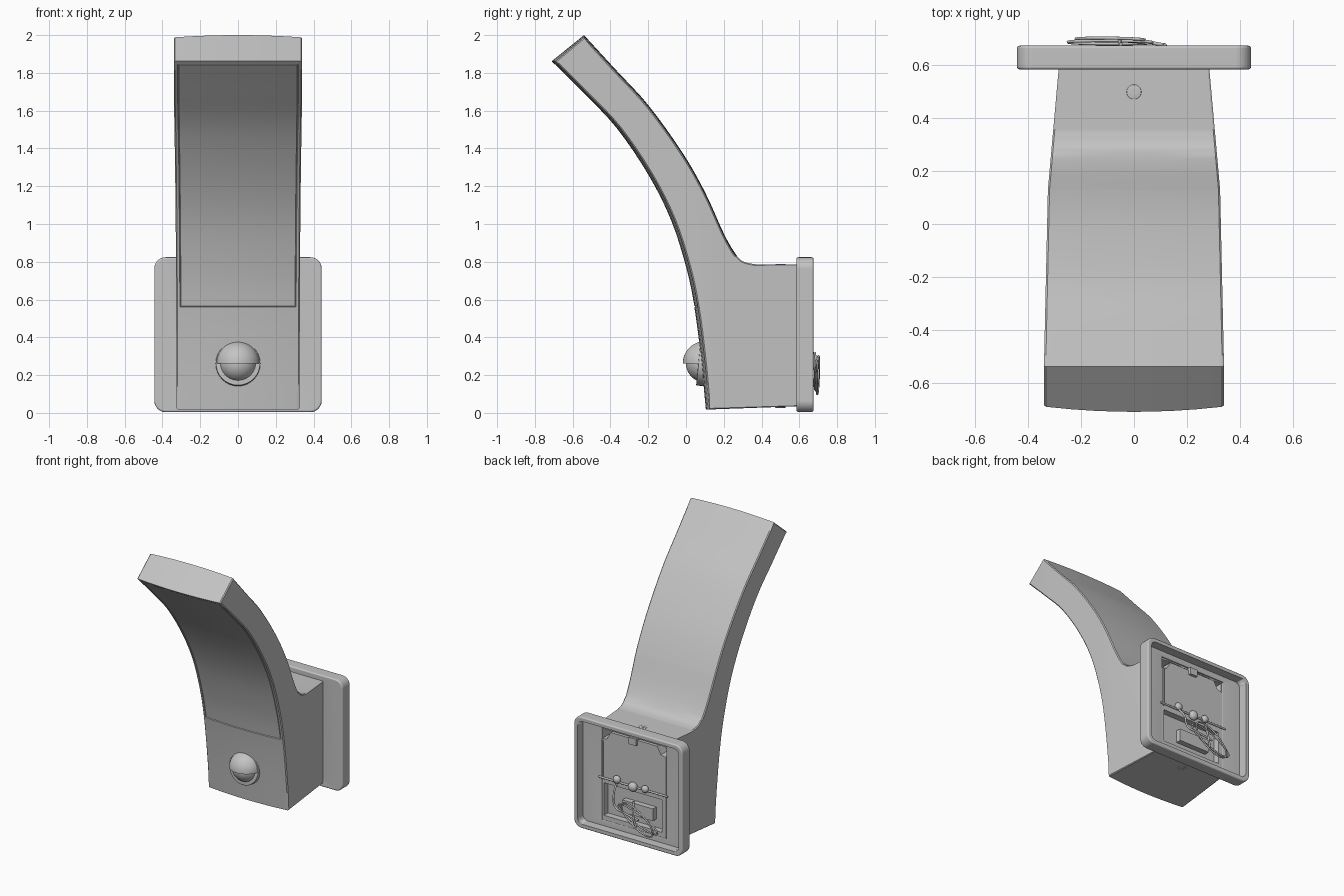
import bpy, bmesh, math
from mathutils import Vector, Matrix

cube = bpy.data.objects.get("Cube")
if cube:
    bpy.data.objects.remove(cube, do_unlink=True)

grey = bpy.data.materials.new("light grey")
grey.use_nodes = True
grey.diffuse_color = (0.55, 0.55, 0.55, 1)
grey.node_tree.nodes["Principled BSDF"].inputs["Base Color"].default_value = grey.diffuse_color


def finish(name, bm, bevel=0, angle=35):
    """Turn a bmesh into a shaded, optionally bevelled object."""
    bmesh.ops.recalc_face_normals(bm, faces=bm.faces)
    mesh = bpy.data.meshes.new(name)
    bm.to_mesh(mesh)
    bm.free()
    ob = bpy.data.objects.new(name, mesh)
    bpy.context.collection.objects.link(ob)
    mesh.materials.append(grey)
    if bevel:
        mod = ob.modifiers.new("soft edges", 'BEVEL')
        mod.width, mod.segments, mod.limit_method = bevel, 3, 'ANGLE'
        mod.angle_limit = math.radians(40)
        apply(ob, mod)
    activate(ob)
    bpy.ops.object.shade_smooth_by_angle(angle=math.radians(angle))
    return ob


def activate(ob):
    bpy.ops.object.select_all(action='DESELECT')
    ob.select_set(True)
    bpy.context.view_layer.objects.active = ob


def apply(ob, mod):
    activate(ob)
    bpy.ops.object.modifier_apply(modifier=mod.name)


def cut(ob, cutter):
    mod = ob.modifiers.new("cut", 'BOOLEAN')
    mod.operation, mod.solver, mod.object = 'DIFFERENCE', 'EXACT', cutter
    apply(ob, mod)


def prism(name, outline, y0, y1, bevel=0):
    """Extrude an x-z outline along y."""
    bm = bmesh.new()
    face = bm.faces.new([bm.verts.new((x, y0, z)) for x, z in outline])
    ext = bmesh.ops.extrude_face_region(bm, geom=[face])
    verts = [v for v in ext["geom"] if isinstance(v, bmesh.types.BMVert)]
    bmesh.ops.translate(bm, verts=verts, vec=(0, y1 - y0, 0))
    return finish(name, bm, bevel)


def rounded(half, z0, z1, r, steps=6):
    corners = [(half - r, z1 - r), (r - half, z1 - r), (r - half, z0 + r), (half - r, z0 + r)]
    return [(cx + r * math.cos(a), cz + r * math.sin(a))
            for q, (cx, cz) in enumerate(corners)
            for a in [(q + k / steps) * math.pi / 2 for k in range(steps + 1)]]


def box(name, x0, x1, y0, y1, z0, z1):
    return prism(name, [(x0, z0), (x1, z0), (x1, z1), (x0, z1)], y0, y1)


def cylinder(name, loc, r, depth, axis, bevel=0):
    bm = bmesh.new()
    rot = Vector(axis).to_track_quat('Z', 'Y').to_matrix().to_4x4()
    bmesh.ops.create_cone(bm, cap_ends=True, segments=32, radius1=r, radius2=r, depth=depth,
                          matrix=Matrix.Translation(loc) @ rot)
    return finish(name, bm, bevel)


def ball(name, loc, r, scale=(1, 1, 1), half=False):
    bm = bmesh.new()
    bmesh.ops.create_uvsphere(bm, u_segments=40, v_segments=24, radius=r)
    if half:
        bmesh.ops.bisect_plane(bm, geom=bm.verts[:] + bm.edges[:] + bm.faces[:],
                               plane_co=(0, 0, 0), plane_no=(0, 0, 1), clear_inner=True)
        bmesh.ops.holes_fill(bm, edges=[e for e in bm.edges if e.is_boundary])
    bmesh.ops.transform(bm, verts=bm.verts, matrix=Matrix.Translation(loc) @ Matrix.Diagonal((*scale, 1)))
    return finish(name, bm)


def wire(name, points, r, cyclic=False):
    cu = bpy.data.curves.new(name, 'CURVE')
    cu.dimensions, cu.bevel_depth, cu.bevel_resolution, cu.use_fill_caps = '3D', r, 2, True
    sp = cu.splines.new('BEZIER')
    sp.bezier_points.add(len(points) - 1)
    for bp, p in zip(sp.bezier_points, points):
        bp.co, bp.handle_left_type, bp.handle_right_type = p, 'AUTO', 'AUTO'
    sp.use_cyclic_u = cyclic
    cu.materials.append(grey)
    bpy.context.collection.objects.link(bpy.data.objects.new(name, cu))


def smooth_path(pts, n=4):
    """Catmull-Rom curve through the points."""
    p = [Vector(q) for q in pts]
    p = [2 * p[0] - p[1]] + p + [2 * p[-1] - p[-2]]
    out = []
    for a, b, c, d in zip(p, p[1:], p[2:], p[3:]):
        for t in (k / n for k in range(n)):
            out.append(0.5 * (2 * b + (c - a) * t + (2 * a - 5 * b + 4 * c - d) * t ** 2
                              + (3 * b - a - 3 * c + d) * t ** 3))
    return out + [p[-2]]


# Lamp body: side profile swept across x, widened towards the front
LENS_LOW, LENS_TOP = 0.56, 1.845
front = smooth_path([(0.105, 0.018), (0.078, 0.3), (0.044, LENS_LOW), (0, 0.77), (-0.08, 1.02), (-0.2, 1.26),
                     (-0.37, 1.51), (-0.55, 1.7), (-0.695, LENS_TOP)]) + [Vector((-0.711, 1.862))]
back = smooth_path([(-0.54, 2.0), (-0.37, 1.815), (-0.2, 1.63), (-0.02, 1.38), (0.1, 1.17), (0.2, 0.95),
                    (0.26, 0.845), (0.3, 0.803), (0.36, 0.787)])
profile = front + back + [Vector((0.59, 0.785)), Vector((0.59, 0.035))]
columns = [-1, -0.98, -0.94, -0.7, -0.45, -0.2, 0, 0.2, 0.45, 0.7, 0.94, 0.98, 1]
widths = [(-0.75, 0.34), (-0.5, 0.34), (0.13, 0.326), (0.59, 0.285)]
EDGE = 0.006


def half_width(y):
    for (ya, wa), (yb, wb) in zip(widths, widths[1:]):
        if y <= yb:
            return wa + (wb - wa) * (y - ya) / (yb - ya)
    return widths[-1][1]


bm = bmesh.new()
is_front = bm.faces.layers.int.new("front")
count = len(profile)
rings = []
for s in columns:
    ring = []
    for i, p in enumerate(profile):
        # outermost columns step inwards to soften the long edges
        run = (profile[(i + 1) % count] - profile[i - 1]).normalized()
        y, z = p + Vector((run.y, -run.x)) * (EDGE if abs(s) == 1 else 0)
        dy = 0.02 * s * s if i < len(front) else 0
        dz = -0.012 * s * s if len(front) <= i < len(front) + len(back) - 8 else 0
        ring.append(bm.verts.new((s, y + dy, z + dz)))
    rings.append(ring)
for a, b in zip(rings, rings[1:]):
    for i in range(count):
        j = (i + 1) % count
        f = bm.faces.new((a[i], a[j], b[j], b[i]))
        f[is_front] = int(i < len(front) - 2)
bm.faces.new(rings[0])
bm.faces.new(rings[-1])
for y, _ in widths[1:3]:
    bmesh.ops.bisect_plane(bm, geom=bm.verts[:] + bm.edges[:] + bm.faces[:],
                           plane_co=(0, y, 0), plane_no=(0, 1, 0))
for v in bm.verts:
    v.co.x *= half_width(v.co.y)
bmesh.ops.recalc_face_normals(bm, faces=bm.faces)

# Diffuser: flush area framed by a narrow groove
lens = [f for f in bm.faces if f[is_front] and f.calc_center_median().z > LENS_LOW
        and abs(f.calc_center_median().x) < 0.3]
for depth in (-0.008, 0.007):
    bmesh.ops.inset_region(bm, faces=lens, thickness=0.003, depth=depth, use_even_offset=True)
body = finish("lamp_body", bm, 0, 30)

# Wall plate, hollow at the back, with an opening into the body
plate = prism("wall_plate", rounded(0.443, 0.004, 0.824, 0.06), 0.585, 0.675, 0.01)
recess = prism("recess_cutter", rounded(0.412, 0.035, 0.793, 0.04), 0.61, 0.8)
opening = box("opening_cutter", -0.268, 0.268, 0.48, 0.7, 0.07, 0.75)
cut(plate, recess)
cut(plate, opening)
cut(body, opening)
for helper in (recess, opening):
    bpy.data.objects.remove(helper, do_unlink=True)
for ob in (plate, body):
    ob.modifiers.new("flat shading", 'WEIGHTED_NORMAL').keep_sharp = True

# Inner mounting panel with clipped corners and a connector tray
panel = prism("inner_panel", [(-0.262, 0.075), (0.262, 0.075), (0.262, 0.67), (0.22, 0.68), (0.19, 0.735),
                              (-0.19, 0.735), (-0.22, 0.68), (-0.262, 0.67)], 0.53, 0.606)
tray = box("tray_cutter", -0.23, 0.245, 0.56, 0.7, 0.11, 0.35)
cut(panel, tray)
bpy.data.objects.remove(tray, do_unlink=True)
box("connector_block", -0.15, 0.1, 0.55, 0.6, 0.17, 0.26)
box("top_tab", -0.03, 0.03, 0.59, 0.625, 0.7, 0.75)
cylinder("cross_rod", (0, 0.615, 0.39), 0.007, 0.56, (1, 0, 0))
cylinder("side_rod", (0.255, 0.61, 0.52), 0.006, 0.28, (0, 0, 1))
for i, (x, z, r) in enumerate([(0.13, 0.41, 0.028), (0, 0.39, 0.034), (-0.1, 0.4, 0.026)]):
    ball(f"panel_knob_{i + 1}", (x, 0.62, z), r, (1, 0.8, 1))

# Coiled supply cable
for k in range(2):
    tilt, long, short = math.radians(22 + 12 * k), 0.17 - 0.02 * k, 0.045 + 0.02 * k
    loop = []
    for n in range(12):
        a = n * math.pi / 6
        u, v = long * math.cos(a), short * math.sin(a)
        loop.append((-0.09 + u * math.cos(tilt) - v * math.sin(tilt), 0.688 + 0.01 * k + 0.006 * math.sin(a),
                     0.2 + u * math.sin(tilt) + v * math.cos(tilt)))
    wire(f"cable_loop_{k + 1}", loop, 0.006, True)
wire("cable_lead", [(0.13, 0.62, 0.39), (0.12, 0.67, 0.32), (0.1, 0.68, 0.24), (0.02, 0.69, 0.22),
                    (-0.1, 0.695, 0.2)], 0.007)
wire("cable_tie", [(-0.05, 0.68, 0.32), (-0.06, 0.7, 0.22), (-0.08, 0.695, 0.14)], 0.007)

# Motion sensor: socket, ball and upper hood
cylinder("sensor_socket", (0, 0.095, 0.26), 0.118, 0.06, (0, -1, 0.1), 0.004)
ball("sensor_ball", (0, 0.1, 0.262), 0.1)
ball("sensor_hood", (0, 0.1, 0.262), 0.117, half=True)

# Fixing screws above and below
for name, z, d in [("top_screw", 0.78, 1), ("bottom_screw", 0.035, -1)]:
    cylinder(name, (0, 0.5, z), 0.028, 0.016, (0, 0, 1), 0.003)
    cylinder(name + "_centre", (0, 0.5, z + 0.008 * d), 0.012, 0.003, (0, 0, 1))
